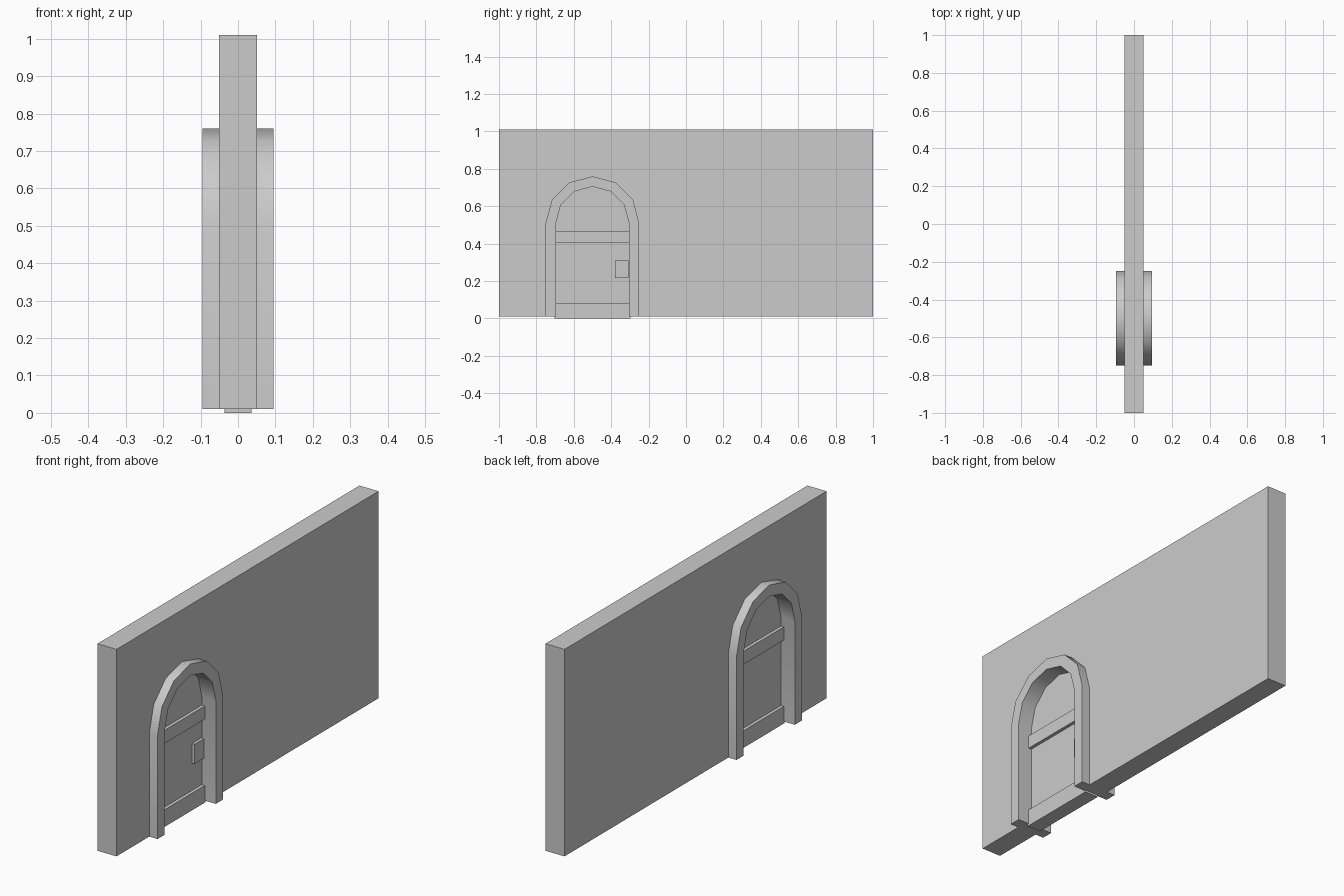
import bpy, bmesh
from math import sin, cos, pi, radians

if "Cube" in bpy.data.objects:
    bpy.data.objects.remove(bpy.data.objects["Cube"])

CY, CZ, BASE = -0.5, 0.51, 0.01   # arch centre and wall base height


def arch(r, bottom=BASE):
    """Arched outline from left foot to right foot, six arc segments."""
    arc = [(CY - r * cos(pi * i / 6), CZ + r * sin(pi * i / 6)) for i in range(7)]
    return [(CY - r, bottom)] + arc + [(CY + r, bottom)]


def extrude(name, profile, x0, x1, smooth=False):
    """Extrude a (y, z) outline from x0 to x1."""
    bm = bmesh.new()
    face = bm.faces.new([bm.verts.new((x0, y, z)) for y, z in profile])
    res = bmesh.ops.extrude_face_region(bm, geom=[face], use_keep_orig=True)
    verts = [g for g in res["geom"] if isinstance(g, bmesh.types.BMVert)]
    bmesh.ops.translate(bm, verts=verts, vec=(x1 - x0, 0, 0))
    bmesh.ops.recalc_face_normals(bm, faces=bm.faces)
    mesh = bpy.data.meshes.new(name)
    bm.to_mesh(mesh)
    bm.free()
    ob = bpy.data.objects.new(name, mesh)
    bpy.context.collection.objects.link(ob)
    if smooth:
        bpy.ops.object.select_all(action='DESELECT')
        ob.select_set(True)
        bpy.context.view_layer.objects.active = ob
        bpy.ops.object.shade_smooth_by_angle(angle=radians(35))
    return ob


def rect(y0, y1, z0, z1):
    return [(y0, z0), (y1, z0), (y1, z1), (y0, z1)]


def both_sides(ob):
    ob.modifiers.new("both_sides", 'MIRROR').use_axis[0] = True


# Wall with an arched notch for the doorway
extrude("wall", [(-1, BASE)] + arch(0.25) + [(1, BASE), (1, 1.01), (-1, 1.01)],
        -0.051, 0.051)

# Door frame standing proud of both wall faces
extrude("door_frame", arch(0.25) + arch(0.195)[::-1], -0.095, 0.095, smooth=True)

# Arched door leaf
extrude("door", arch(0.202, 0.0), -0.02, 0.02)

# Cross boards on both faces of the door
both_sides(extrude("lower_board", rect(-0.702, -0.298, 0.0, 0.083), 0.02, 0.036))
both_sides(extrude("upper_board", rect(-0.702, -0.298, 0.403, 0.467), 0.02, 0.036))

# Lock plate on both faces
both_sides(extrude("lock_plate", rect(-0.38, -0.308, 0.215, 0.31), 0.02, 0.034))
